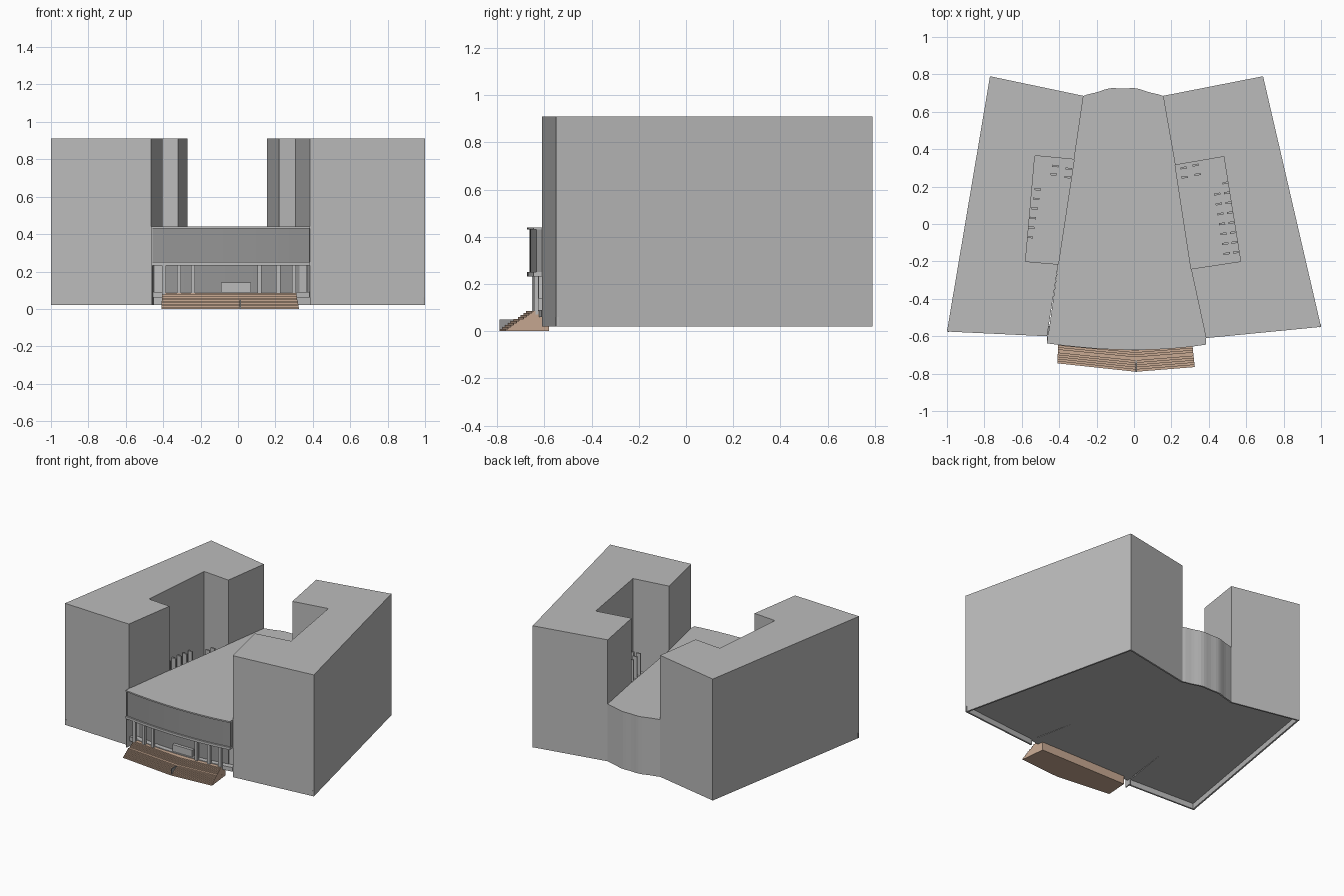
import bpy
import bmesh
import math
from mathutils import Vector

cube = bpy.data.objects.get("Cube")
if cube:
    bpy.data.objects.remove(cube)


def material(name, rgb):
    m = bpy.data.materials.new(name)
    m.use_nodes = True
    m.diffuse_color = (*rgb, 1)
    m.node_tree.nodes["Principled BSDF"].inputs["Base Color"].default_value = (*rgb, 1)
    return m


GREY = material("concrete grey", (0.5, 0.5, 0.5))
DARK = material("facade dark grey", (0.3, 0.3, 0.3))
TAN = material("step tan", (0.58, 0.4, 0.29))


def prism(name, outline, z0, z1, mat):
    """Extrude a plan outline between two heights."""
    bm = bmesh.new()
    face = bm.faces.new([bm.verts.new((x, y, z0)) for x, y in outline])
    up = bmesh.ops.extrude_face_region(bm, geom=[face])
    tops = [v for v in up["geom"] if isinstance(v, bmesh.types.BMVert)]
    bmesh.ops.translate(bm, verts=tops, vec=(0, 0, z1 - z0))
    bmesh.ops.recalc_face_normals(bm, faces=bm.faces)
    mesh = bpy.data.meshes.new(name)
    bm.to_mesh(mesh)
    bm.free()
    mesh.materials.append(mat)
    obj = bpy.data.objects.new(name, mesh)
    bpy.context.collection.objects.link(obj)
    return obj


def wall(name, a, b, thick, z0, z1, mat):
    """Thin straight wall with its thickness on the left of a-b."""
    a, b = Vector(a), Vector(b)
    d = (b - a).normalized()
    n = Vector((-d.y, d.x)) * thick
    return prism(name, [a, b, b + n, a + n], z0, z1, mat)


def post(name, x, y, w, d, z0, z1, angle, mat):
    c, s = math.cos(angle), math.sin(angle)
    pts = [(x + u * w / 2 * c - v * d / 2 * s, y + u * w / 2 * s + v * d / 2 * c)
           for u, v in ((-1, -1), (1, -1), (1, 1), (-1, 1))]
    return prism(name, pts, z0, z1, mat)


def arc(a, mid, b, n=14):
    """Shallow curve through three plan points."""
    a, mid, b = Vector(a), Vector(mid), Vector(b)
    ctrl = 2 * mid - (a + b) / 2
    return [(1 - t) ** 2 * a + 2 * t * (1 - t) * ctrl + t * t * b
            for t in (i / n for i in range(n + 1))]


TOP, ROOF, FLOOR, BASE = 0.91, 0.44, 0.09, 0.02

# Wings with their light wells
right_wing = [(-1, -0.575), (-0.465, -0.6), (-0.405, -0.215), (-0.58, -0.2),
              (-0.53, 0.365), (-0.32, 0.345), (-0.27, 0.685), (-0.77, 0.79)]
left_wing = [(1, -0.55), (0.385, -0.61), (0.305, -0.24), (0.57, -0.2),
             (0.48, 0.36), (0.22, 0.315), (0.155, 0.685), (0.69, 0.79)]
prism("right_wing", right_wing, 0.06, TOP, GREY)
prism("left_wing", left_wing, 0.06, TOP, GREY)
prism("right_wing_front_fin", [(-0.465, -0.635), (-0.458, -0.635), (-0.45, -0.58), (-0.46, -0.58)],
      BASE, ROOF, GREY)

# Light well floors
prism("right_well_floor", [right_wing[i] for i in (2, 3, 4, 5)], 0.06, 0.24, GREY)
prism("left_well_floor", [left_wing[i] for i in (2, 3, 4, 5)], 0.06, 0.24, GREY)

# Skirt walls around the recessed underside
for side, w, t in (("right", right_wing, 0.012), ("left", left_wing, -0.012)):
    for part, i, j in (("front", 0, 1), ("outer", 7, 0), ("back", 6, 7)):
        wall(f"{side}_{part}_skirt", w[i], w[j], t, BASE, 0.06, GREY)

# Central hall with bowed back and front
bow = arc((0.155, 0.685), (-0.06, 0.73), (-0.27, 0.685), 20)
bow = [Vector((p.x, p.y - 0.006 * math.sin(i / 20 * math.tau * 1.5) ** 2))
       for i, p in enumerate(bow)]
side_l, side_r = [(0.385, -0.61), (0.305, -0.24), (0.22, 0.315)], [(-0.32, 0.345), (-0.405, -0.215)]


def front_line(dy, x0=-0.462, x1=0.383):
    return arc((x0, -0.635 + dy), (-0.02, -0.67 + dy), (x1, -0.642 + dy))


prism("hall_body", front_line(0.07, -0.45, 0.37) + side_l[1:] + bow + side_r, 0.06, 0.43, GREY)
prism("hall_back_skirt", bow + [p - Vector((0, 0.012)) for p in reversed(bow)], BASE, 0.06, GREY)
prism("hall_roof", front_line(-0.003, -0.465, 0.385) + side_l + bow + side_r, 0.43, ROOF, GREY)
prism("front_fascia", front_line(0.008) + front_line(0.09)[::-1], 0.25, 0.43, DARK)
prism("fascia_ledge", front_line(-0.003, -0.465, 0.385) + front_line(0.09)[::-1], 0.232, 0.25, GREY)

# Entrance porch
prism("porch_floor", front_line(0.03) + front_line(0.09)[::-1], 0.06, FLOOR, GREY)
prism("entrance_wall", front_line(0.062, -0.4, 0.33) + front_line(0.075, -0.4, 0.33)[::-1],
      FLOOR, 0.235, DARK)
prism("entrance_desk", [(-0.09, -0.63), (0.07, -0.63), (0.07, -0.59), (-0.09, -0.59)],
      FLOOR, 0.14, GREY)
for i, x in enumerate((-0.395, -0.315, -0.24, 0.115, 0.215, 0.3)):
    y = -0.645 + 0.1 * (x + 0.03) ** 2
    post(f"porch_column_{i}", x, y, 0.022, 0.018, 0.07, 0.235, 0, GREY)

# Entrance steps: two flights meeting at a shallow point, with a landing
front = [Vector(p) for p in ((-0.41, -0.745), (0.01, -0.79), (0.325, -0.765))]
back = [Vector(p) for p in ((-0.405, -0.635), (0.005, -0.672), (0.312, -0.648))]
rear = [(0.305, -0.58), (-0.4, -0.58)]
STEPS = 10
for i in range(STEPS):
    t = i / STEPS + (0.06 if i > 5 else 0)
    line = [a.lerp(b, t) for a, b in zip(front, back)]
    prism(f"step_{i}", line + rear, 0.0085 * i, 0.0085 * (i + 1), TAN)
post("step_handrail", 0.012, -0.755, 0.006, 0.07, 0, 0.05, 0, DARK)

# Slim posts standing in the light wells
posts_r = [(-0.515 - 0.0085 * i, 0.185 - 0.051 * i) for i in range(6)]
posts_r += [(-0.42, 0.31), (-0.35, 0.295), (-0.43, 0.265), (-0.355, 0.25)]
posts_l = [(0.49 + 0.008 * i, 0.22 - 0.053 * i) for i in range(8)]
posts_l += [(0.445 + 0.0085 * i, 0.16 - 0.053 * i) for i in range(7)]
posts_l += [(0.265, 0.3), (0.33, 0.315), (0.27, 0.25), (0.34, 0.265)]
for side, spots, angle in (("right", posts_r, -0.09), ("left", posts_l, 0.16)):
    for i, (x, y) in enumerate(spots):
        post(f"{side}_well_post_{i}", x, y, 0.034, 0.011, 0.24, 0.4, angle, GREY)
